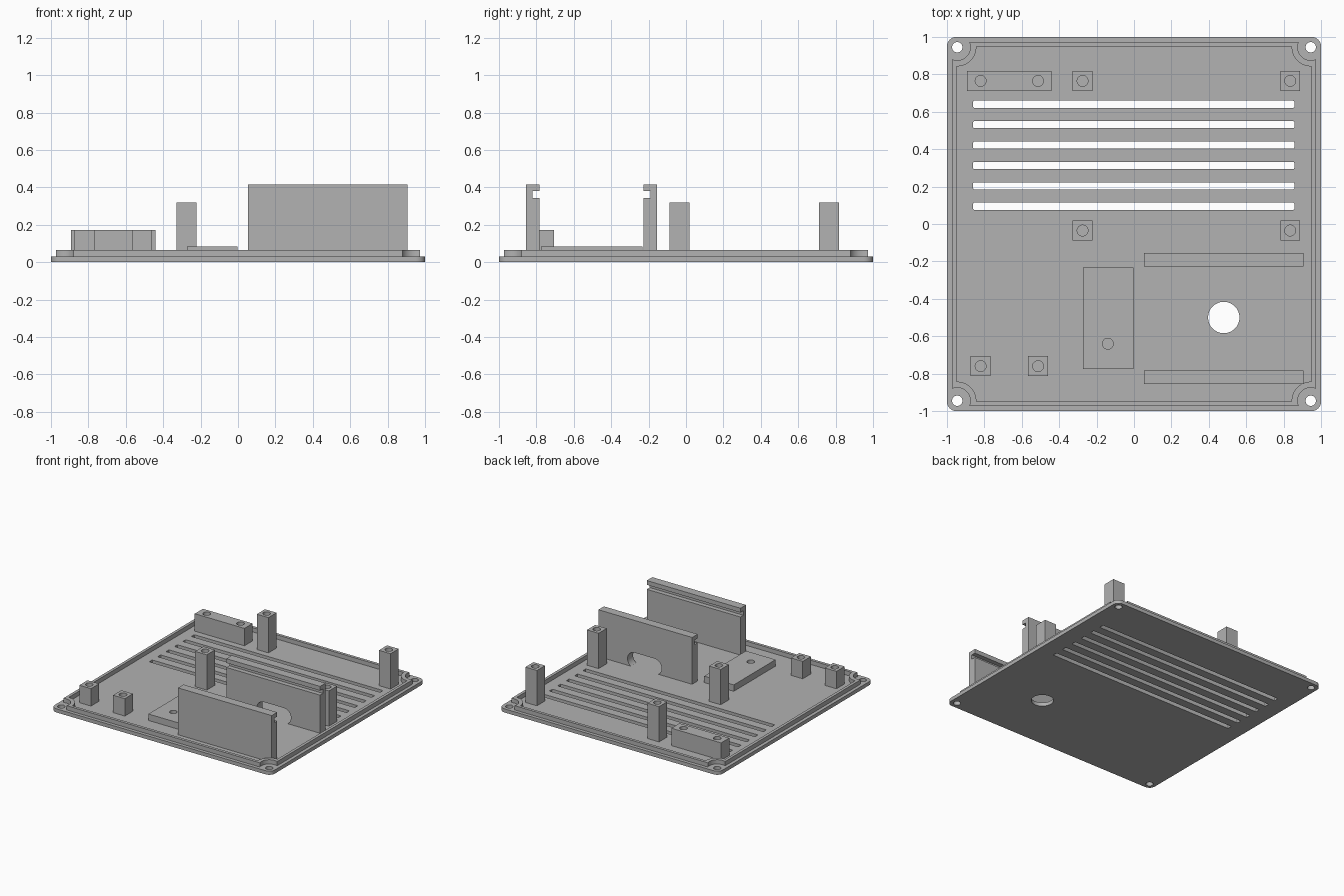
import bpy, bmesh
from math import sin, cos, pi, sqrt, atan2

cube = bpy.data.objects.get("Cube")
if cube:
    bpy.data.objects.remove(cube, do_unlink=True)

# One grey plastic for the whole part
GREY = (0.445, 0.445, 0.445, 1)
mat = bpy.data.materials.new("grey plastic")
mat.use_nodes = True
mat.diffuse_color = GREY
mat.node_tree.nodes["Principled BSDF"].inputs["Base Color"].default_value = GREY

FLOOR = 0.03
RIM_TOP = 0.065
SCREW = 0.945    # distance of corner screw holes from the centre


def prism(name, outline, lo, hi, axis="z"):
    """Extrude a 2D outline from lo to hi along an axis."""
    place = {"x": lambda u, v, w: (w, u, v),
             "y": lambda u, v, w: (u, w, v),
             "z": lambda u, v, w: (u, v, w)}[axis]
    bm = bmesh.new()
    low = [bm.verts.new(place(u, v, lo)) for u, v in outline]
    high = [bm.verts.new(place(u, v, hi)) for u, v in outline]
    bm.faces.new(low)
    bm.faces.new(high)
    n = len(outline)
    for i in range(n):
        j = (i + 1) % n
        bm.faces.new((low[i], low[j], high[j], high[i]))
    bmesh.ops.recalc_face_normals(bm, faces=bm.faces)
    mesh = bpy.data.meshes.new(name)
    bm.to_mesh(mesh)
    bm.free()
    mesh.materials.append(mat)
    obj = bpy.data.objects.new(name, mesh)
    bpy.context.collection.objects.link(obj)
    return obj


def arc(cx, cy, r, a0, a1, n):
    return [(cx + r * cos(a0 + (a1 - a0) * i / n),
             cy + r * sin(a0 + (a1 - a0) * i / n)) for i in range(n + 1)]


def circle(cx, cy, r, n=32):
    return arc(cx, cy, r, 0, 2 * pi, n)[:-1]


def rect(x0, x1, y0, y1):
    return [(x0, y0), (x1, y0), (x1, y1), (x0, y1)]


def rounded(x0, x1, y0, y1, r, n=8):
    corners = [(x1 - r, y1 - r), (x0 + r, y1 - r), (x0 + r, y0 + r), (x1 - r, y0 + r)]
    pts = []
    for k, (cx, cy) in enumerate(corners):
        pts += arc(cx, cy, r, k * pi / 2, (k + 1) * pi / 2, n)
    return pts


def notched(half, r):
    """Square outline whose corners are scooped out around the screw holes."""
    dx = half - SCREW
    a0 = atan2(-sqrt(r * r - dx * dx), dx)
    pts = arc(SCREW, SCREW, r, a0, -1.5 * pi - a0, 14)
    out = []
    for _ in range(4):
        out += pts
        pts = [(-y, x) for x, y in pts]
    return out


def cut(obj, cutters):
    """Subtract the cutters, bake the result and discard them."""
    for c in cutters:
        c.hide_render = True
        mod = obj.modifiers.new("cut", "BOOLEAN")
        mod.operation = "DIFFERENCE"
        mod.solver = "EXACT"
        mod.object = c
    bpy.context.view_layer.update()
    graph = bpy.context.evaluated_depsgraph_get()
    baked = bpy.data.meshes.new_from_object(obj.evaluated_get(graph))
    obj.modifiers.clear()
    obj.data = baked
    for c in cutters:
        bpy.data.objects.remove(c, do_unlink=True)
    return obj


def drill(x, y, r, lo, hi):
    return prism("drill", circle(x, y, r), lo, hi)


# Base plate with screw holes, vent slots and a cable hole
plate = prism("base_plate", rounded(-1, 1, -1, 1, 0.05), 0, FLOOR)
holes = [drill(sx * SCREW, sy * SCREW, 0.028, -0.1, 0.1) for sx in (-1, 1) for sy in (-1, 1)]
holes.append(drill(0.48, -0.5, 0.084, -0.1, 0.1))
for i in range(6):
    y = 0.095 + 0.109 * i
    holes.append(prism("slot", rounded(-0.86, 0.857, y - 0.019, y + 0.019, 0.006, 3), -0.1, 0.1))
parts = [cut(plate, holes)]

# Raised rim that steps around the screws
rim = prism("raised_rim", notched(0.972, 0.07), FLOOR, RIM_TOP)
parts.append(cut(rim, [prism("rim_inside", notched(0.948, 0.102), -0.1, 0.2)]))

# Square mounting posts, each with a blind screw hole
HALF = 0.053
tall = [(x, y, 0.32) for x in (-0.275, 0.835) for y in (-0.035, 0.765)]
short = [(x, -0.76, 0.173) for x in (-0.82, -0.513)]
for i, (x, y, h) in enumerate(tall + short):
    kind = "tall_post" if i < len(tall) else "short_post"
    post = prism(f"{kind}_{i + 1}", rect(x - HALF, x + HALF, y - HALF, y + HALF), FLOOR, h)
    parts.append(cut(post, [drill(x, y, 0.029, -0.1, 0.5)]))

# Long mounting block with two holes
block = prism("mounting_block", rect(-0.892, -0.44, 0.712, 0.818), FLOOR, 0.173)
parts.append(cut(block, [drill(x, 0.765, 0.029, -0.1, 0.5) for x in (-0.82, -0.513)]))

# Low pad with one hole
pad = prism("low_pad", rect(-0.272, -0.003, -0.775, -0.232), FLOOR, 0.083)
parts.append(cut(pad, [drill(-0.14, -0.64, 0.029, -0.1, 0.5)]))

# Two facing rails, each with a groove near the top
MID = -0.505
profile = [(0.35, FLOOR), (0.35, 0.415), (0.278, 0.415), (0.278, 0.38),
           (0.316, 0.38), (0.316, 0.343), (0.278, 0.343), (0.278, FLOOR)]
for name, side in (("front_rail", -1), ("back_rail", 1)):
    rail = prism(name, [(MID + side * d, z) for d, z in profile], 0.053, 0.905, "x")
    if side > 0:
        # Rounded cable passage at the foot of the rear rail
        cut(rail, [prism("passage", rounded(0.33, 0.64, 0.02, 0.15, 0.064), -0.3, -0.1, "y")])
    parts.append(rail)

# Smooth round walls, keep corners crisp
bpy.ops.object.select_all(action="DESELECT")
for obj in parts:
    obj.select_set(True)
bpy.context.view_layer.objects.active = parts[0]
bpy.ops.object.shade_smooth_by_angle()
